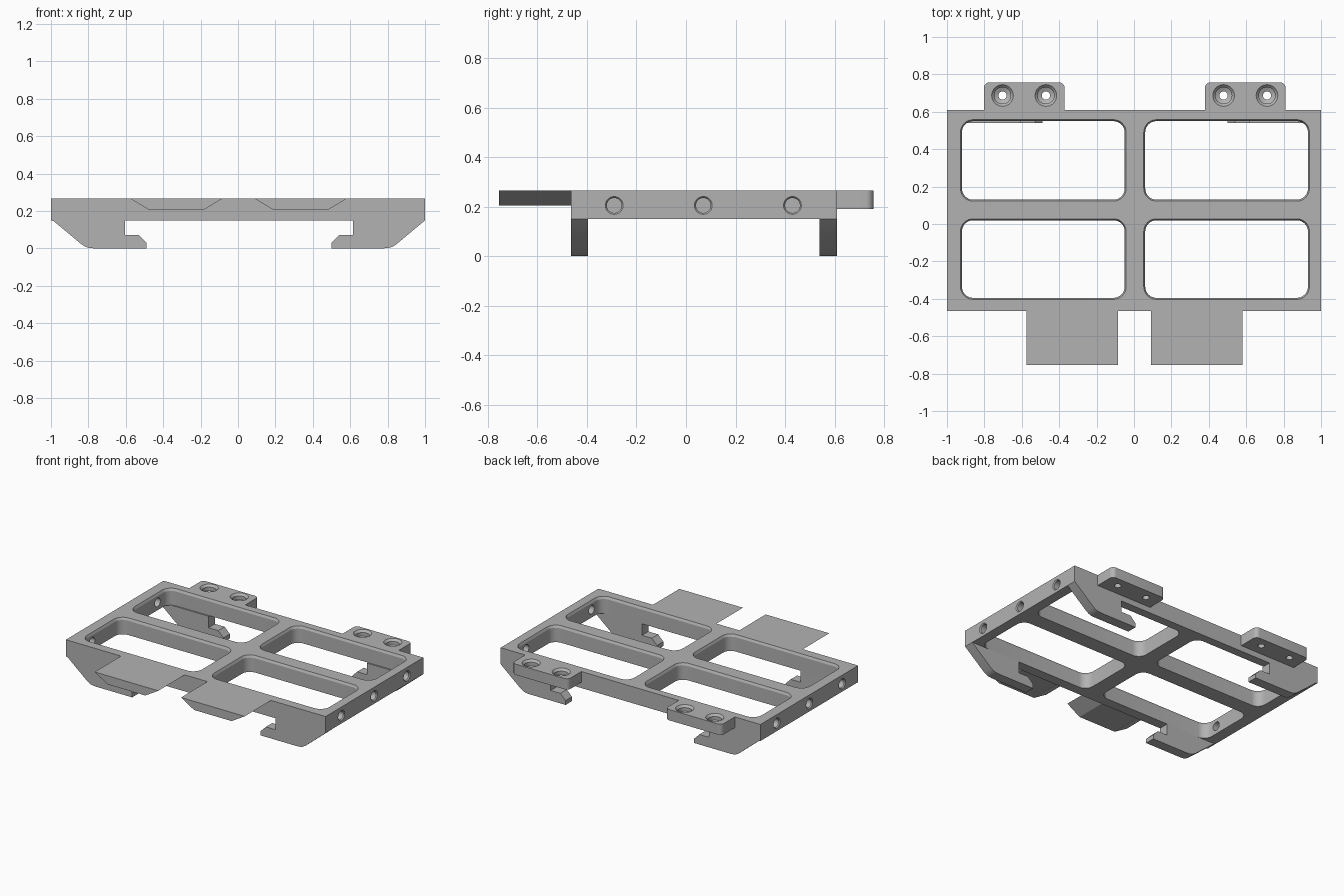
import bpy, bmesh, math
from mathutils import Vector

old = bpy.data.objects.get("Cube")
if old:
    bpy.data.objects.remove(old, do_unlink=True)

GREY = bpy.data.materials.new("plain grey")
GREY.use_nodes = True
GREY.diffuse_color = (0.45, 0.45, 0.45, 1)
GREY.node_tree.nodes["Principled BSDF"].inputs["Base Color"].default_value = GREY.diffuse_color

TOP, BASE = 0.265, 0.15          # upper and lower face of the frame
FRONT, BACK = -0.465, 0.61       # frame edges in y


def rounded(x0, x1, y0, y1, radii, steps=8):
    """Rectangle outline; radii run from the (x1, y1) corner anticlockwise."""
    pts = []
    corners = [(x1, y1, -1, -1), (x0, y1, 1, -1), (x0, y0, 1, 1), (x1, y0, -1, 1)]
    for i, ((x, y, sx, sy), r) in enumerate(zip(corners, radii)):
        if r == 0:
            pts.append((x, y))
            continue
        for k in range(steps + 1):
            a = math.pi / 2 * (i + k / steps)
            pts.append((x + sx * r + r * math.cos(a), y + sy * r + r * math.sin(a)))
    return pts


def circle(u, v, r, n=32):
    return [(u + r * math.cos(math.tau * k / n), v + r * math.sin(math.tau * k / n))
            for k in range(n)]


PLACE = {"x": lambda u, v, w: Vector((w, u, v)),
         "y": lambda u, v, w: Vector((u, w, v)),
         "z": lambda u, v, w: Vector((u, v, w))}


def loft(name, sections, axis):
    """Solid through (outline, position) sections along an axis."""
    bm = bmesh.new()
    rings = [[bm.verts.new(PLACE[axis](u, v, w)) for u, v in pts] for pts, w in sections]
    n = len(rings[0])
    bm.faces.new(rings[0])
    bm.faces.new(rings[-1])
    for a, b in zip(rings, rings[1:]):
        for i in range(n):
            j = (i + 1) % n
            bm.faces.new((a[i], a[j], b[j], b[i]))
    bmesh.ops.recalc_face_normals(bm, faces=bm.faces)
    mesh = bpy.data.meshes.new(name)
    bm.to_mesh(mesh)
    bm.free()
    mesh.materials.append(GREY)
    obj = bpy.data.objects.new(name, mesh)
    bpy.context.collection.objects.link(obj)
    return obj


def activate(obj):
    bpy.ops.object.select_all(action="DESELECT")
    obj.select_set(True)
    bpy.context.view_layer.objects.active = obj


def cut(obj, cutter):
    cutter.hide_render = True
    mod = obj.modifiers.new("cut", "BOOLEAN")
    mod.operation, mod.solver, mod.object = "DIFFERENCE", "EXACT", cutter
    activate(obj)
    bpy.ops.object.modifier_apply(modifier=mod.name)
    bpy.data.objects.remove(cutter, do_unlink=True)


def smooth(obj):
    activate(obj)
    bpy.ops.object.shade_smooth_by_angle(angle=math.radians(25))


# Frame with four rounded windows, chamfered at the top
frame = loft("frame", [(rounded(-1, 1, FRONT, BACK, [0] * 4), BASE),
                       (rounded(-1, 1, FRONT, BACK, [0] * 4), TOP)], "z")
for x0, x1 in ((-0.92, -0.05), (0.06, 0.93)):
    for y0, y1 in ((-0.395, 0.02), (0.13, 0.55)):
        def window(g):
            return rounded(x0 - g, x1 + g, y0 - g, y1 + g, [0.06 + g] * 4)
        cut(frame, loft("window_cutter", [(window(0), BASE - 0.05), (window(0), TOP - 0.016),
                                          (window(0.008), TOP), (window(0.008), TOP + 0.05)], "z"))

# Three bores in each end of the frame
for side in (-1, 1):
    for y in (-0.29, 0.07, 0.43):
        cut(frame, loft("bore_cutter", [(circle(y, 0.205, 0.036), side * 1.05),
                                        (circle(y, 0.205, 0.036), side),
                                        (circle(y, 0.205, 0.030), side * 0.993),
                                        (circle(y, 0.205, 0.030), side * 0.85)], "x"))
smooth(frame)

# Front tabs with sloping sides
for label, x in (("right", -0.33), ("left", 0.335)):
    tab = [(x - 0.245, TOP), (x - 0.145, 0.205), (x + 0.145, 0.205), (x + 0.245, TOP)]
    loft(label + "_front_tab", [(tab, -0.755), (tab, FRONT)], "y")

# Back ears, each with two stepped screw holes
for label, x in (("right", -0.587), ("left", 0.595)):
    outline = rounded(x - 0.216, x + 0.216, BACK, 0.757, [0.03, 0.03, 0, 0])
    ear = loft(label + "_back_ear", [(outline, 0.19), (outline, TOP)], "z")
    for dx in (-0.116, 0.116):
        steps = [(0.022, 0.1), (0.022, 0.215), (0.044, 0.225),
                 (0.044, 0.25), (0.058, TOP), (0.058, 0.3)]
        cut(ear, loft("screw_cutter", [(circle(x + dx, 0.687, r), z) for r, z in steps], "z"))
    smooth(ear)

# Hooked feet, one under each corner
hook = [(-1, BASE), (-0.985, 0.145), (-0.835, 0.02), (-0.815, 0.008), (-0.795, 0.002),
        (-0.77, 0), (-0.49, 0), (-0.49, 0.03), (-0.53, 0.07), (-0.605, 0.07), (-0.605, BASE)]
for label, flip in (("right", False), ("left", True)):
    pts = [(min(1, 0.01 - x), z) if flip else (x, z) for x, z in hook]
    for end, y in (("front", FRONT), ("back", 0.54)):
        smooth(loft(f"{label}_{end}_hook_foot", [(pts, y), (pts, y + 0.07)], "y"))
